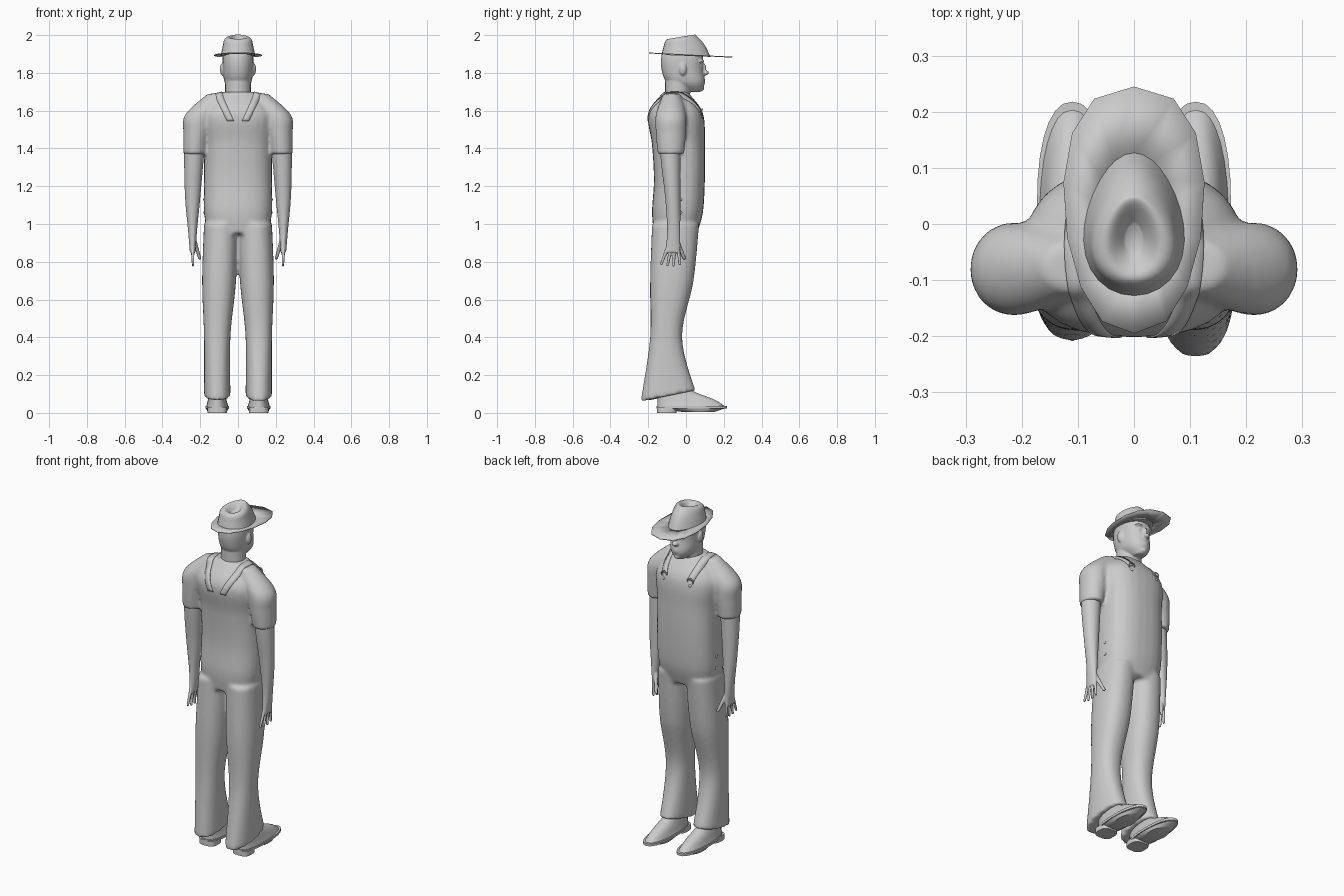
import bpy, bmesh, math
from mathutils import Vector, Matrix
from mathutils.bvhtree import BVHTree

cube = bpy.data.objects.get("Cube")
if cube:
    bpy.data.objects.remove(cube, do_unlink=True)

grey = bpy.data.materials.new("light_grey")
grey.use_nodes = True
tone = (0.6, 0.6, 0.6, 1)
grey.diffuse_color = tone
grey.node_tree.nodes["Principled BSDF"].inputs["Base Color"].default_value = tone


def along(keys, t):
    """Smooth value at t through evenly spaced keys; a lone number is constant."""
    if not isinstance(keys, tuple):
        return keys
    last = len(keys) - 1
    i = min(int(t * last), last - 1)
    f = t * last - i
    before, a, b, after = keys[max(i - 1, 0)], keys[i], keys[i + 1], keys[min(i + 2, last)]
    blend = f * f * (3 - 2 * f)
    start, end = (b - before) / 2, (after - a) / 2
    return a + (b - a) * blend + start * f * (1 - f) ** 2 - end * f * f * (1 - f)


def loft(bm, height, width, back, front, centre=0, lean=0, side=1, power=2, taper=0, steps=16, sides=28):
    """Closed skin of rounded cross-sections stacked in z; each measure may vary along it."""
    loops = []
    for step in range(steps + 1):
        z, half, y_back, y_front, x_mid, tilt = (
            along(keys, step / steps) for keys in (height, width, back, front, centre, lean))
        y_mid, depth = (y_front + y_back) / 2, (y_front - y_back) / 2
        loop = []
        for i in range(sides):
            angle = math.tau * i / sides
            c, s = (math.copysign(abs(v) ** (2 / power), v) for v in (math.cos(angle), math.sin(angle)))
            x = x_mid + half * c * (1 - taper * s)
            loop.append(bm.verts.new((side * x, y_mid + depth * s, z + tilt * depth * s)))
        loops.append(loop)
    for low, high in zip(loops, loops[1:]):
        for i in range(sides):
            j = (i + 1) % sides
            bm.faces.new((low[i], low[j], high[j], high[i]))
    bm.faces.new(loops[0])
    bm.faces.new(loops[-1])


def ball(bm, centre, radii):
    place = Matrix.Translation(centre) @ Matrix.Diagonal((*radii, 1))
    bmesh.ops.create_uvsphere(bm, u_segments=16, v_segments=10, radius=1, matrix=place)


def digit(bm, root, tip, radius):
    """Finger or thumb as a run of overlapping balls."""
    for step in range(13):
        t = step / 12
        ball(bm, Vector(root).lerp(Vector(tip), t), [radius * (1 - t / 4)] * 3)


def finish(bm, name, voxel=None, smooth=4, angle=40):
    """Make the object; a voxel size fuses overlapping volumes into one skin."""
    bmesh.ops.recalc_face_normals(bm, faces=bm.faces)
    mesh = bpy.data.meshes.new(name)
    bm.to_mesh(mesh)
    bm.free()
    ob = bpy.data.objects.new(name, mesh)
    bpy.context.collection.objects.link(ob)
    mesh.materials.append(grey)
    if voxel:
        fuse = ob.modifiers.new("fuse", "REMESH")
        fuse.mode, fuse.voxel_size, fuse.use_smooth_shade = "VOXEL", voxel, True
        soften = ob.modifiers.new("soften", "SMOOTH")
        soften.factor, soften.iterations = 0.5, smooth
    else:
        bpy.ops.object.select_all(action="DESELECT")
        ob.select_set(True)
        bpy.context.view_layer.objects.active = ob
        bpy.ops.object.shade_smooth_by_angle(angle=math.radians(angle))
    return ob


sides_named = ((1, "left"), (-1, "right"))

# Work clothes: torso, sleeves and trouser legs fused together
bm = bmesh.new()
loft(bm, height=(0.95, 1.7), width=(0.16, 0.18, 0.18, 0.18, 0.19, 0.09),
     back=(-0.17, -0.18, -0.17, -0.18, -0.2, -0.12), front=(0.06, 0.09, 0.1, 0.1, 0.09, 0.01),
     power=2.5, steps=30)
for side, label in sides_named:
    loft(bm, height=(1.37, 1.48, 1.58, 1.69), width=(0.06, 0.07, 0.08, 0.06), centre=(0.23, 0.22, 0.2, 0.1),
         back=(-0.15, -0.16, -0.16, -0.12), front=(-0.01, 0, 0, -0.03), side=side)
    heel_cuff = -0.24 if side > 0 else -0.21
    loft(bm, height=(0.09, 0.4, 0.7, 1), width=(0.07, 0.07, 0.09, 0.09), centre=(0.11, 0.11, 0.1, 0.09),
         back=(heel_cuff, -0.19, -0.19, -0.18), front=(0.05, -0.02, 0.04, 0.07),
         lean=(0.2, 0, 0, 0), side=side, power=2.3, steps=30)
clothes = finish(bm, "work_clothes", voxel=0.011)

# Head, neck, ears and face
bm = bmesh.new()
loft(bm, height=(1.62, 1.8), width=0.068, back=-0.11, front=(0.01, 0.04))
loft(bm, height=(1.7, 1.94), width=(0.03, 0.07, 0.08, 0.08, 0.06), back=(0, -0.1, -0.13, -0.13, -0.1),
     front=(0.08, 0.1, 0.09, 0.09, 0.06), power=2.2)
ball(bm, (0, 0.1, 1.8), (0.018, 0.022, 0.013))
ball(bm, (0, 0.09, 1.825), (0.01, 0.018, 0.03))
for z in (1.75, 1.762):
    ball(bm, (0, 0.085, z), (0.024, 0.019, 0.006))
ball(bm, (0, 0.08, 1.718), (0.022, 0.017, 0.014))
for side, label in sides_named:
    ball(bm, (side * 0.03, 0.075, 1.862), (0.028, 0.022, 0.008))
    ball(bm, (side * 0.031, 0.077, 1.836), (0.012, 0.011, 0.007))
    ball(bm, (side * 0.082, -0.017, 1.82), (0.014, 0.02, 0.033))
finish(bm, "head", voxel=0.005, smooth=3)

# Bare arms with spread fingers
for side, label in sides_named:
    bm = bmesh.new()
    loft(bm, height=(0.85, 1.42), width=(0.015, 0.024, 0.04, 0.05, 0.055), centre=(0.24, 0.24, 0.23),
         back=(-0.11, -0.1, -0.11, -0.13, -0.14), front=-0.03, side=side)
    for k in range(4):
        reach = 0.79 - 0.01 * math.sin(k)
        digit(bm, (side * 0.24, 0.02 * k - 0.1, 0.87), (side * 0.238, 0.032 * k - 0.13, reach), 0.01)
    digit(bm, (side * 0.23, -0.045, 0.91), (side * 0.203, -0.01, 0.82), 0.012)
    finish(bm, label + "_arm", voxel=0.0045, smooth=3)

# Shoes: upper, thin welt and heel block
for side, label in sides_named:
    bm = bmesh.new()
    loft(bm, height=(0.03, 0.15), width=(0.06, 0.05, 0.04, 0.04), back=-0.15, front=(0.21, 0.16, 0.04, 0),
         centre=0.11, side=side, power=2.3, taper=0.08)
    finish(bm, label + "_shoe_upper", angle=60)
    bm = bmesh.new()
    loft(bm, height=(0.005, 0.025), width=(0.05, 0.06), back=(-0.02, -0.15), front=(0.15, 0.21),
         centre=0.11, side=side, steps=4)
    loft(bm, height=(0.022, 0.036), width=0.063, back=-0.156, front=0.218,
         centre=0.11, side=side, power=2.3, steps=1)
    loft(bm, height=(0, 0.03), width=0.052, back=-0.154, front=-0.05,
         centre=0.11, side=side, power=3, steps=1)
    finish(bm, label + "_shoe_sole")

# Hat crown with a teardrop dent
bm = bmesh.new()
loft(bm, height=(1.89, 1.94, 1.98, 1.99, 1.96), width=(0.09, 0.08, 0.07, 0.045, 0.015),
     back=(-0.13, -0.12, -0.11, -0.09, -0.05), front=(0.13, 0.1, 0.06, 0.04, 0),
     lean=(-0.04, 0.15, 0.15), taper=0.2, steps=24)
finish(bm, "hat_crown", angle=80)

# Hat brim: a straight-sided egg outline around the crown
bm = bmesh.new()
facets = 14
rings = []
for scale in (0.5, 1):
    ring = []
    for i in range(facets):
        c, s = math.cos(math.tau * i / facets), math.sin(math.tau * i / facets)
        x = scale * (0.125 + 0.015 * c) * math.copysign(abs(s) ** 0.8, s)
        y = scale * (0.025 + 0.22 * c)
        ring.append(bm.verts.new((x, y, 1.898 - y / 20)))
    rings.append(ring)
for i in range(facets):
    j = (i + 1) % facets
    bm.faces.new((rings[0][i], rings[0][j], rings[1][j], rings[1][i]))
brim = finish(bm, "hat_brim")
brim.modifiers.new("felt", "SOLIDIFY").thickness = 0.005

# Straps laid over the shoulders by probing the clothes from inside
bpy.context.view_layer.update()
tree = BVHTree.FromObject(clothes, bpy.context.evaluated_depsgraph_get())


def surface(x, degrees, lift):
    ray = Vector((0, math.cos(math.radians(degrees)), math.sin(math.radians(degrees))))
    return tree.ray_cast(Vector((x, -0.06, 1.45)), ray)[0] + ray * lift


for side, label in sides_named:
    bm = bmesh.new()
    rows = []
    for step in range(33):
        t = step / 32
        x = 0.085 + 0.03 * math.sin(math.pi * t) - 0.045 * t * t
        rows.append([bm.verts.new(surface(side * (x + edge), 46 + 100 * t, 0.004))
                     for edge in (-0.018, 0, 0.018)])
    for a, b in zip(rows, rows[1:]):
        for k in range(2):
            bm.faces.new((a[k], a[k + 1], b[k + 1], b[k]))
    strap = finish(bm, label + "_strap")
    strap.modifiers.new("cloth", "SOLIDIFY").thickness = 0.005

    # Buckle ring with a stud, and hip buttons
    spot = surface(side * 0.085, 45, 0.003)
    bpy.ops.mesh.primitive_torus_add(location=spot, rotation=(math.radians(75), 0, 0), major_radius=0.018,
                                     minor_radius=0.004, major_segments=16, minor_segments=6)
    buckle = bpy.context.object
    buckle.name = label + "_buckle"
    buckle.data.materials.append(grey)
    bm = bmesh.new()
    ball(bm, spot - Vector((0, 0, 0.026)), [0.009] * 3)
    for z in (1.06, 1.13):
        hit = tree.ray_cast(Vector((side, -0.03, z)), Vector((-side, 0, 0)))[0]
        ball(bm, hit, (0.004, 0.009, 0.009))
    finish(bm, label + "_studs")
